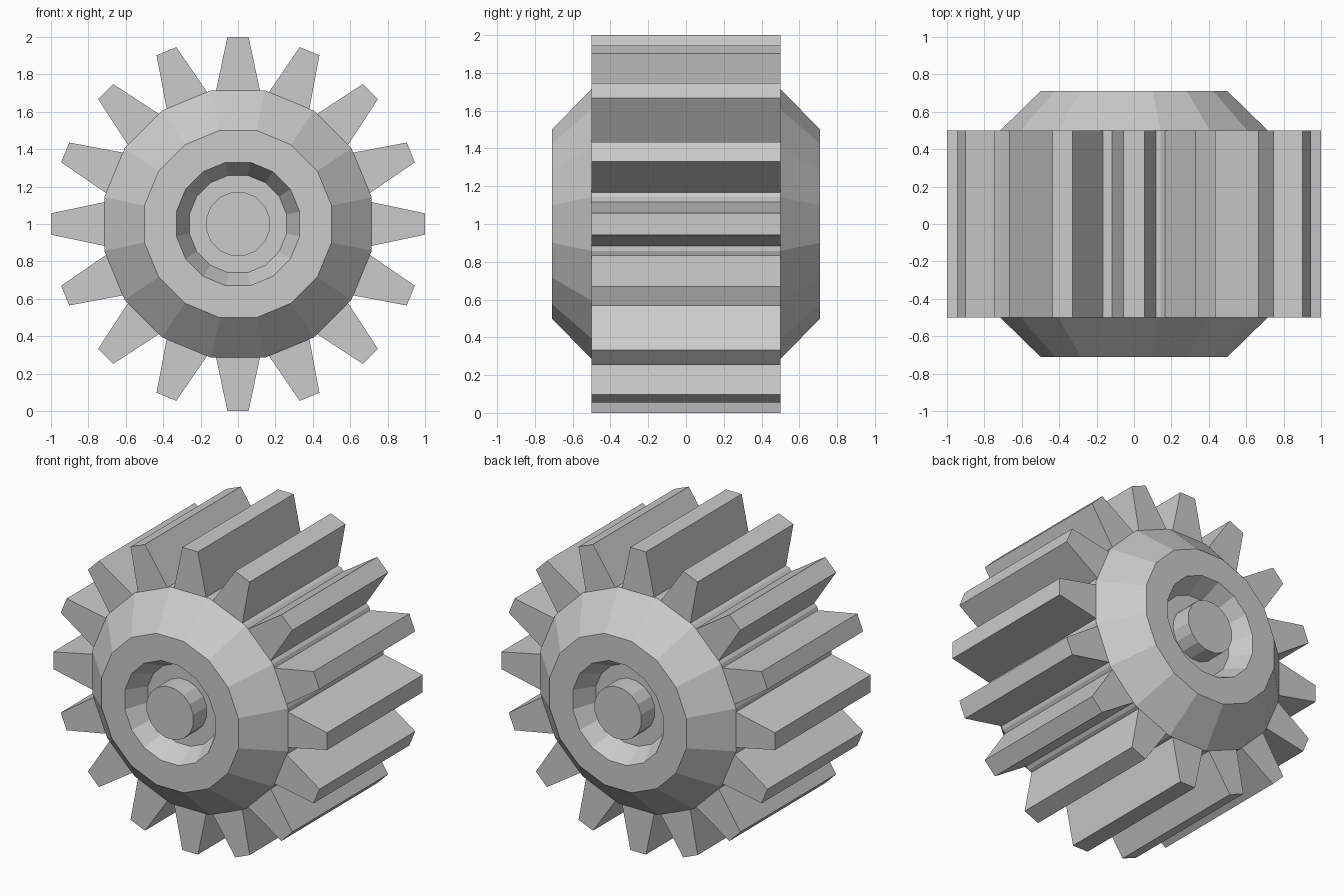
import bpy, bmesh, math
from mathutils import Matrix, Vector

SIDES = 16
HALF_LENGTH = 0.5
CORE = 0.715          # flat-to-centre distance of the core
STEP = 2 * math.pi / SIDES

cube = bpy.data.objects.get("Cube")
if cube:
    bpy.data.objects.remove(cube, do_unlink=True)

grey = bpy.data.materials.new("plain_grey")
grey.use_nodes = True
grey.diffuse_color = (0.6, 0.6, 0.6, 1)
grey.node_tree.nodes["Principled BSDF"].inputs["Base Color"].default_value = (0.6, 0.6, 0.6, 1)


def finish(bm, name):
    bmesh.ops.recalc_face_normals(bm, faces=bm.faces)
    mesh = bpy.data.meshes.new(name)
    bm.to_mesh(mesh)
    bm.free()
    mesh.materials.append(grey)
    obj = bpy.data.objects.new(name, mesh)
    obj.location.z = 1
    bpy.context.collection.objects.link(obj)
    return obj


def ring(bm, apothem, y):
    radius = apothem / math.cos(STEP / 2)
    angles = [(i + 0.5) * STEP for i in range(SIDES)]
    return [bm.verts.new((radius * math.cos(a), y, radius * math.sin(a))) for a in angles]


# Gear body: sloped shoulders, recessed ends and a centre pin at each end
half_profile = [(0.17, 0.71), (0.17, 0.57), (0.26, 0.57), (0.33, 0.71),
                (0.5, 0.71), (CORE, HALF_LENGTH)]
profile = [(r, -y) for r, y in half_profile] + half_profile[::-1]
bm = bmesh.new()
rings = [ring(bm, r, y) for r, y in profile]
for a, b in zip(rings, rings[1:]):
    for i in range(SIDES):
        j = (i + 1) % SIDES
        bm.faces.new((a[i], a[j], b[j], b[i]))
bm.faces.new(rings[0])
bm.faces.new(rings[-1])
finish(bm, "gear_body")

# Gear teeth: one tapered bar turned around the axle
bm = bmesh.new()
outline = [(CORE, -0.117), (1.0, -0.057), (1.0, 0.057), (CORE, 0.117)]
for k in range(SIDES):
    turn = Matrix.Rotation(k * STEP, 3, 'Y')
    front, back = [[bm.verts.new(turn @ Vector((x, y, z))) for x, z in outline]
                   for y in (-HALF_LENGTH, HALF_LENGTH)]
    bm.faces.new(front)
    bm.faces.new(back[::-1])
    for i in range(4):
        j = (i + 1) % 4
        bm.faces.new((front[i], front[j], back[j], back[i]))
finish(bm, "gear_teeth")
